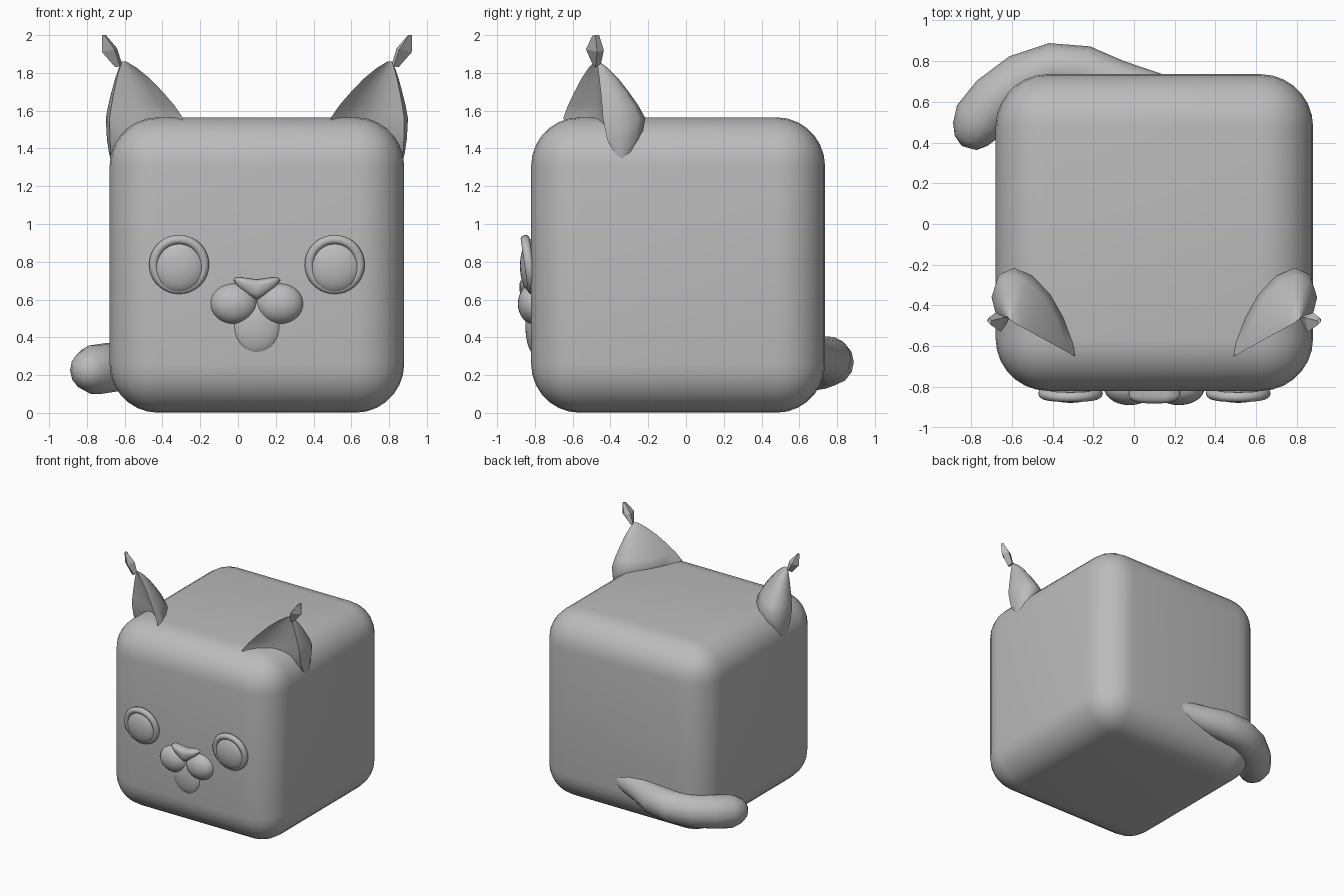
import bpy, bmesh, math
from mathutils import Vector

if "Cube" in bpy.data.objects:
    bpy.data.objects.remove(bpy.data.objects["Cube"])

MID = 0.1  # mirror plane of the head in x

grey = bpy.data.materials.new("plain grey")
grey.diffuse_color = (0.5, 0.5, 0.5, 1)
grey.use_nodes = True
grey.node_tree.nodes["Principled BSDF"].inputs["Base Color"].default_value = grey.diffuse_color


def finish(ob, angle=50):
    ob.data.materials.append(grey)
    bpy.ops.object.select_all(action='DESELECT')
    ob.select_set(True)
    bpy.context.view_layer.objects.active = ob
    if angle:
        bpy.ops.object.shade_smooth_by_angle(angle=math.radians(angle))
    return ob


def from_bmesh(name, bm, angle=50):
    bmesh.ops.recalc_face_normals(bm, faces=bm.faces)
    me = bpy.data.meshes.new(name)
    bm.to_mesh(me)
    bm.free()
    ob = bpy.data.objects.new(name, me)
    bpy.context.collection.objects.link(ob)
    return finish(ob, angle)


def loft(name, rings, angle=50):
    """Skin a list of closed rings and cap both ends."""
    bm = bmesh.new()
    vs = [[bm.verts.new(p) for p in r] for r in rings]
    n = len(rings[0])
    for a, b in zip(vs, vs[1:]):
        for i in range(n):
            j = (i + 1) % n
            bm.faces.new((a[i], a[j], b[j], b[i]))
    bm.faces.new(vs[0])
    bm.faces.new(vs[-1])
    return from_bmesh(name, bm, angle)


def ellipsoid(name, centre, radii, tilt=0):
    bpy.ops.mesh.primitive_uv_sphere_add(segments=28, ring_count=16, location=centre,
                                         rotation=(tilt, 0, 0))
    ob = bpy.context.object
    ob.name = name
    ob.scale = radii
    return finish(ob, 60)


def side_x(x, side):
    """Left side x, or its mirror image."""
    return x if side < 0 else 2 * MID - x


# Body: rounded cube with slightly pillowed sides
bm = bmesh.new()
bmesh.ops.create_cube(bm, size=2)
bmesh.ops.bevel(bm, geom=bm.edges[:], offset=0.33, segments=7, profile=0.5, affect='EDGES')
bmesh.ops.scale(bm, vec=(0.78, 0.778, 0.782), verts=bm.verts)
bmesh.ops.translate(bm, vec=(MID, -0.042, 0.783), verts=bm.verts)
from_bmesh("body", bm, 40)

# Ear cross-section: hollow front, rounded back
EAR = [(-0.29, -0.65), (-0.37, -0.55), (-0.46, -0.48), (-0.57, -0.43), (-0.68, -0.44),
       (-0.70, -0.36), (-0.665, -0.25), (-0.59, -0.215), (-0.50, -0.255),
       (-0.41, -0.345), (-0.345, -0.46), (-0.30, -0.58)]
TIP = Vector((-0.61, -0.475))
ROOT = Vector((-0.67, -0.33))
# height, scale, point the section shrinks to
LEVELS = [(1.345, 0.2, ROOT), (1.38, 0.45, ROOT), (1.45, 0.8, ROOT), (1.56, 1.0, TIP),
          (1.63, 0.85, TIP), (1.70, 0.66, TIP), (1.77, 0.45, TIP), (1.825, 0.24, TIP),
          (1.86, 0.06, TIP)]

for side, tag in ((-1, "left"), (1, "right")):
    rings = []
    for z, s, c in LEVELS:
        pts = [c + (Vector(p) - c) * s for p in EAR]
        rings.append([(side_x(p.x, side), p.y, z) for p in pts])
    loft(tag + "_ear", rings)

    # Faceted tuft on the ear tip
    tuft = [[(-0.615, -0.46, 1.85), (-0.625, -0.49, 1.835), (-0.65, -0.48, 1.83), (-0.635, -0.45, 1.85)],
            [(-0.64, -0.46, 1.93), (-0.655, -0.53, 1.925), (-0.72, -0.47, 1.91), (-0.68, -0.435, 1.92)],
            [(-0.70, -0.475, 2.0), (-0.705, -0.495, 1.998), (-0.72, -0.48, 2.0), (-0.712, -0.46, 2.0)]]
    loft(tag + "_ear_tuft", [[(side_x(x, side), y, z) for x, y, z in r] for r in tuft], 0)

    # Eye: shallow ball inside a lid ring leaning forward at the top
    ex = side_x(-0.312, side)
    ellipsoid(tag + "_eyeball", (ex, -0.815, 0.778), (0.143, 0.064, 0.143))
    bpy.ops.mesh.primitive_torus_add(major_segments=36, minor_segments=10, major_radius=0.134,
                                     minor_radius=0.025, location=(ex, -0.832, 0.785),
                                     rotation=(math.radians(98), 0, 0))
    bpy.context.object.name = tag + "_eyelid"
    finish(bpy.context.object, 60)

    # Muzzle pad
    ellipsoid(tag + "_muzzle", (side_x(-0.022, side), -0.805, 0.578), (0.125, 0.085, 0.108))

# Chin
ellipsoid("chin", (MID, -0.80, 0.46), (0.13, 0.05, 0.15))

# Nose: rounded triangle with domed front
NOSE = [(-0.125, 0.035), (-0.11, 0.05), (-0.06, 0.047), (0, 0.037), (0.06, 0.047), (0.11, 0.05),
        (0.125, 0.035), (0.09, -0.01), (0.045, -0.045), (0, -0.068), (-0.045, -0.045), (-0.09, -0.01)]
loft("nose", [[(MID + x * s, y, 0.668 + z * s) for x, z in NOSE]
              for y, s in ((-0.78, 1), (-0.845, 1), (-0.865, 0.88), (-0.878, 0.6), (-0.882, 0.2))], 60)

# Tail: tapered tube that sweeps along the back and round the side
PATH = [(0.16, 0.64, 0.33, 0.085), (-0.08, 0.70, 0.305, 0.105), (-0.24, 0.755, 0.285, 0.12),
        (-0.40, 0.765, 0.27, 0.125), (-0.55, 0.71, 0.255, 0.13), (-0.68, 0.61, 0.24, 0.132),
        (-0.76, 0.51, 0.228, 0.132), (-0.785, 0.455, 0.225, 0.112), (-0.80, 0.41, 0.222, 0.085),
        (-0.81, 0.375, 0.22, 0.04)]
centres = [Vector(p[:3]) for p in PATH]
rings = []
for i, p in enumerate(PATH):
    d = (centres[min(i + 1, len(PATH) - 1)] - centres[max(i - 1, 0)]).normalized()
    u = d.cross(Vector((0, 0, 1))).normalized()
    v = u.cross(d)
    rings.append([centres[i] + (u * math.cos(a) + v * math.sin(a)) * p[3]
                  for a in (math.tau * k / 14 for k in range(14))])
loft("tail", rings, 60)
